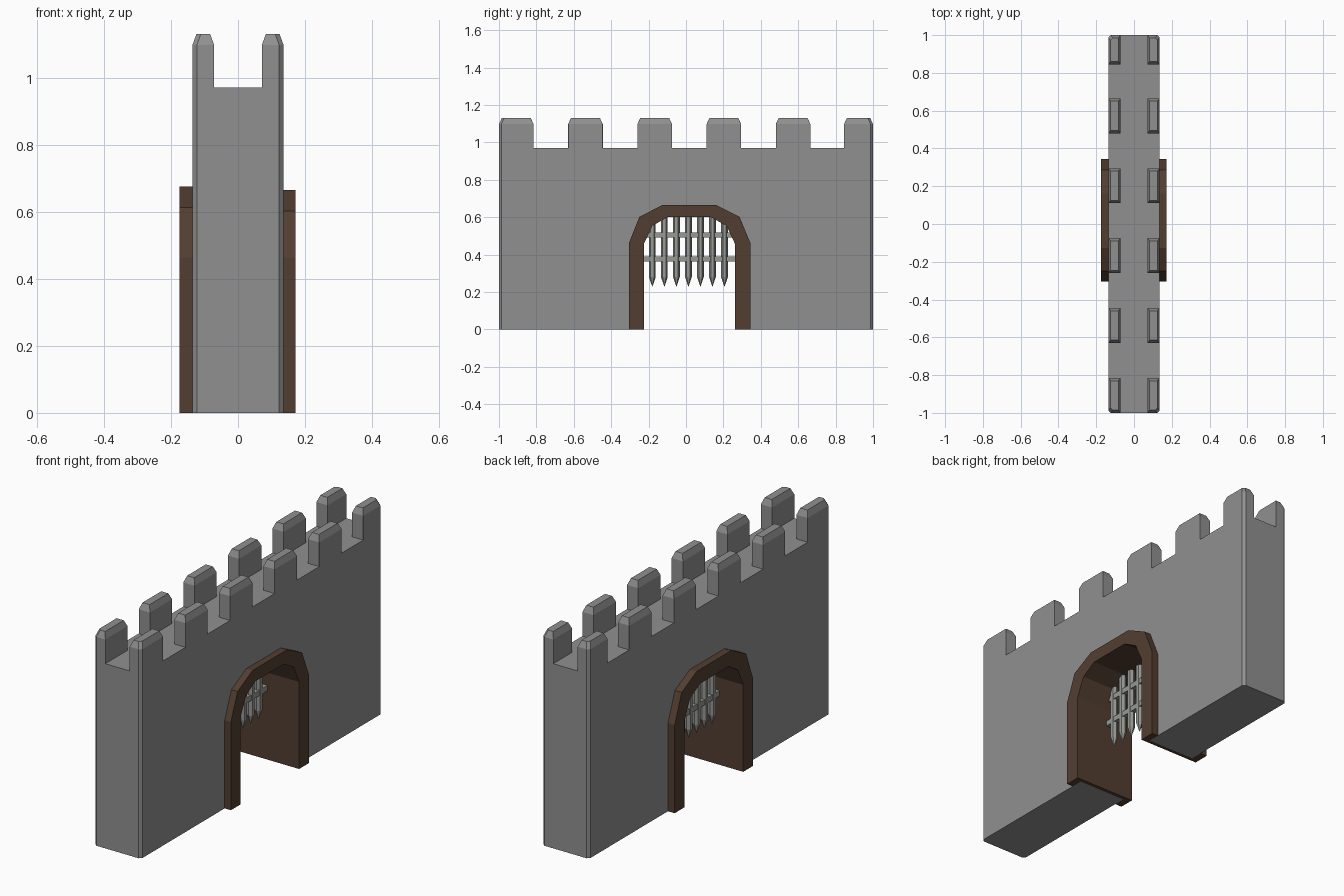
import bpy, bmesh, math
from mathutils import Matrix

if "Cube" in bpy.data.objects:
    bpy.data.objects.remove(bpy.data.objects["Cube"])


def material(name, rgb):
    m = bpy.data.materials.new(name)
    m.diffuse_color = (*rgb, 1)
    m.use_nodes = True
    m.node_tree.nodes["Principled BSDF"].inputs["Base Color"].default_value = m.diffuse_color
    return m


def finish(bm, name, mat=None):
    bmesh.ops.recalc_face_normals(bm, faces=bm.faces)
    me = bpy.data.meshes.new(name)
    bm.to_mesh(me)
    bm.free()
    ob = bpy.data.objects.new(name, me)
    bpy.context.collection.objects.link(ob)
    if mat:
        me.materials.append(mat)
    return ob


def loft(bm, *outlines):
    """Closed solid through outlines with matching points."""
    rows = [[bm.verts.new(p) for p in o] for o in outlines]
    n = len(rows[0])
    for r, t in zip(rows, rows[1:]):
        for i in range(n):
            j = (i + 1) % n
            bm.faces.new((r[i], r[j], t[j], t[i]))
    bm.faces.new(rows[0])
    bm.faces.new(rows[-1])


def ring(bm, inner, outer, x0, x1):
    """Open arch band in the yz plane, thickened along x."""
    rows = [[bm.verts.new((x, *p)) for p in prof]
            for prof, x in ((inner, x0), (outer, x0), (outer, x1), (inner, x1))]
    for i in range(len(inner) - 1):
        for k in range(4):
            r, s = rows[k], rows[(k + 1) % 4]
            bm.faces.new((r[i], r[i + 1], s[i + 1], s[i]))
    bm.faces.new([r[0] for r in rows])
    bm.faces.new([r[-1] for r in rows])


stone = material("stone", (0.28, 0.28, 0.28))
iron = material("iron", (0.31, 0.32, 0.30))
wood = material("dark_wood", (0.085, 0.048, 0.03))

HX, CH, WALL_Z, TOP_Z = 0.136, 0.013, 0.97, 1.13

# arch profiles (y, z)
inner = [(-.225, 0), (-.225, .457), (-.18, .553), (-.1, .60),
         (.133, .60), (.217, .553), (.262, .457), (.262, 0)]
outer = [(-.305, 0), (-.305, .463), (-.249, .602), (-.126, .665),
         (.162, .665), (.286, .602), (.344, .463), (.344, 0)]
mid = [(a[0] * .75 + b[0] * .25, a[1] * .75 + b[1] * .25) for a, b in zip(inner, outer)]

# wall with chamfered corners
bm = bmesh.new()
foot = [(HX, -1 + CH), (HX, 1 - CH), (HX - CH, 1), (-HX + CH, 1),
        (-HX, 1 - CH), (-HX, -1 + CH), (-HX + CH, -1), (HX - CH, -1)]
loft(bm, [(x, y, 0) for x, y in foot], [(x, y, WALL_Z) for x, y in foot])
wall = finish(bm, "wall", stone)

# gateway opening
bm = bmesh.new()
cut = [(mid[0][0], -.1)] + mid[1:-1] + [(mid[-1][0], -.1)]
loft(bm, [(-.4, *p) for p in cut], [(.4, *p) for p in cut])
cutter = finish(bm, "gateway_cutter", stone)
cutter.hide_render = True
cutter.hide_viewport = True
mod = wall.modifiers.new("gateway", 'BOOLEAN')
mod.object = cutter
mod.operation = 'DIFFERENCE'
mod.solver = 'EXACT'

# battlements along both edges
bm = bmesh.new()
IN, BX, BY = 0.071, 0.012, 0.015
for y0, y1 in ((-1, -.815), (-.63, -.445), (-.26, -.075),
               (.11, .295), (.48, .665), (.845, 1)):
    for s in (-1, 1):
        def outline(x0, x1, a, b, z):
            ca = CH if y0 == -1 else 0.0005
            cb = CH if y1 == 1 else 0.0005
            pts = [(x0, a), (x1 - ca, a), (x1, a + ca), (x1, b - cb), (x1 - cb, b), (x0, b)]
            return [(s * x, y, z) for x, y in pts]
        loft(bm, outline(IN, HX, y0, y1, WALL_Z),
             outline(IN, HX, y0, y1, TOP_Z - .033),
             outline(IN + BX, HX - BX, y0 + BY, y1 - BY, TOP_Z))
finish(bm, "battlements", stone)

# wooden gate frame: lining plus a raised band on each face
bm = bmesh.new()
ring(bm, inner, mid, -HX, HX)
ring(bm, inner, outer, HX, .172)
tall = [(y, z + .01 if z > .5 else z) for y, z in outer]
ring(bm, inner, tall, -.175, -HX)
finish(bm, "gate_frame", wood)

# portcullis: spiked uprights and two cross bars
GX = -0.025
bm = bmesh.new()
for i in range(7):
    y = -.18 + .0643 * i
    hexa = [(GX + .018 * math.sin(k * math.pi / 3), y + .018 * math.cos(k * math.pi / 3))
            for k in range(6)]
    tip = [(GX + (px - GX) * .06, y + (py - y) * .06, .23) for px, py in hexa]
    loft(bm, tip, [(*p, .28) for p in hexa], [(*p, .60) for p in hexa])
for z in (.376, .505):
    bmesh.ops.create_cube(bm, size=1, matrix=Matrix.Translation((GX, .0185, z))
                          @ Matrix.Diagonal((.026, .487, .028, 1)))
finish(bm, "portcullis", iron)
